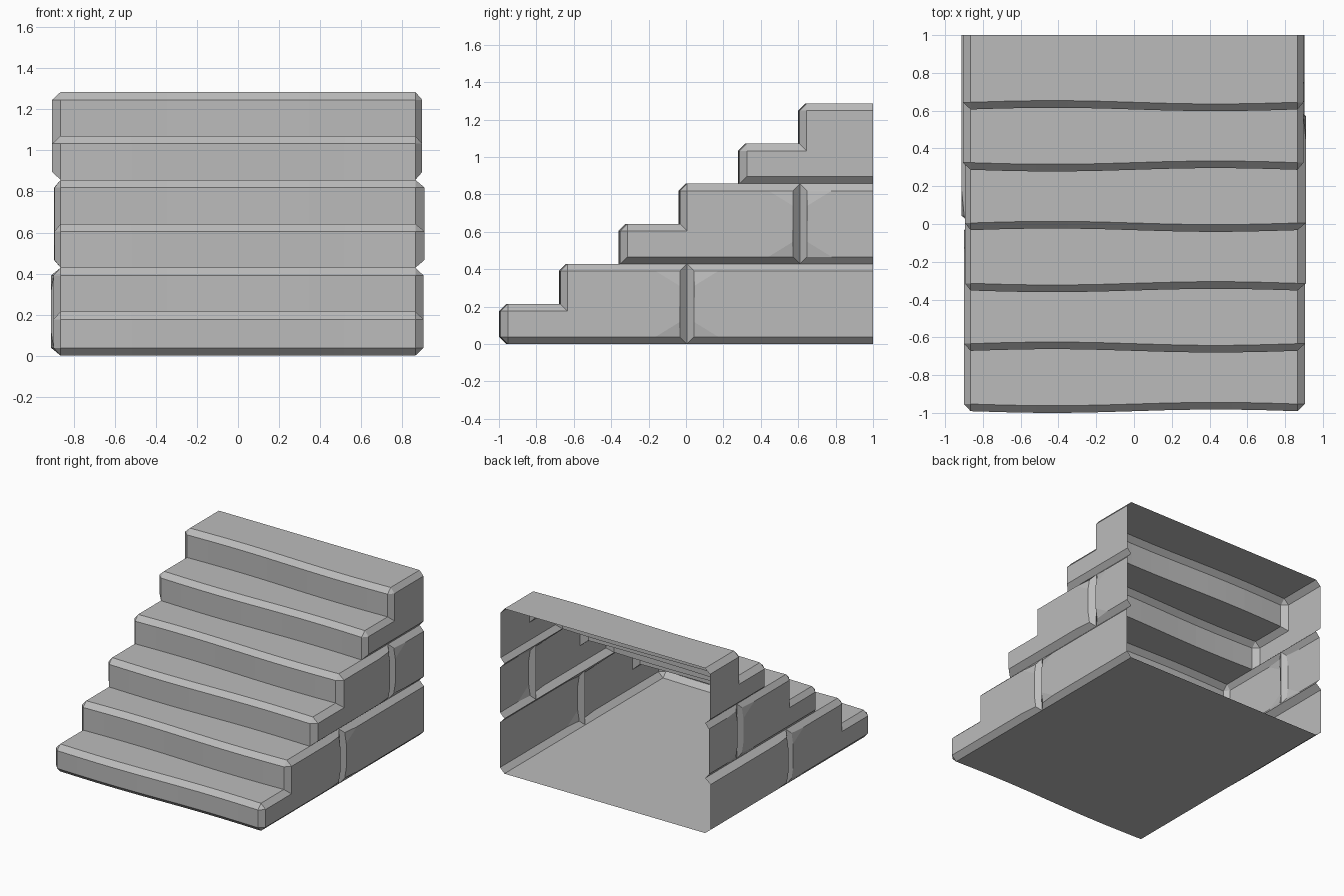
import bpy
import math
from mathutils import Vector

cube = bpy.data.objects.get("Cube")
if cube:
    bpy.data.objects.remove(cube, do_unlink=True)

RISE, RUN, FRONT, BACK = 0.2142, 0.3195, -0.991, 1.0
BEVEL, RIM, WAVE = 0.038, 0.865, 0.009
STEPS, SEGMENTS = 6, 10

stone = bpy.data.materials.new("grey stone")
stone.use_nodes = True
stone.diffuse_color = (0.5, 0.5, 0.5, 1)
stone.node_tree.nodes["Principled BSDF"].inputs["Base Color"].default_value = (0.5, 0.5, 0.5, 1)


def make_object(name, verts, faces):
    mesh = bpy.data.meshes.new(name)
    mesh.from_pydata(verts, [], faces)
    mesh.materials.append(stone)
    mesh.update()
    bpy.context.collection.objects.link(bpy.data.objects.new(name, mesh))


def front_y(step):
    return FRONT + RUN * step if step < STEPS else BACK


def wave_of(step):
    # neighbouring steps bow in opposite directions; the back stays straight
    return (WAVE if step % 2 == 0 else -WAVE) if step < STEPS else 0


def strip(name, profile):
    """Sweep (y, z, wave) points across the width, with a gentle bow."""
    n = len(profile)
    verts, faces = [], []
    for i in range(SEGMENTS + 1):
        t = 2 * i / SEGMENTS - 1
        bow = math.sin(math.pi * t)
        verts += [(RIM * t, y + w * bow, z) for y, z, w in profile]
    for i in range(SEGMENTS):
        for j in range(n - 1):
            a = i * n + j
            faces.append((a, a + n, a + n + 1, a + 1))
    make_object(name, verts, faces)


# Floor and the steps, each a riser, a bevelled nose and a tread
w0 = wave_of(0)
strip("floor", [(BACK, 0, 0), (FRONT + BEVEL, 0, w0)])
for k in range(STEPS):
    y, top, w = front_y(k), RISE * (k + 1), wave_of(k)
    if k == 0:
        start = [(y + BEVEL, 0, w), (y, BEVEL, w)]
    else:
        start = [(y, RISE * k, w)]
    strip(f"step_{k + 1}", start + [(y, top - BEVEL, w), (y + BEVEL, top, w),
                                    (front_y(k + 1), top, wave_of(k + 1))])


def side_block(name, corners, side, outer):
    """Raised side panel with bevelled rim. Corner kinds: c = chamfered,
    g = worn corner beside a joint, p = plain."""
    verts, faces = [], []

    def add(p, x):
        verts.append((side * x, p.x, p.y))
        return len(verts) - 1

    def face(ids):
        faces.append(ids if side > 0 else ids[::-1])

    n = len(corners)
    pts = [Vector(c[:2]) for c in corners]
    dirs = [(pts[(i + 1) % n] - pts[i]).normalized() for i in range(n)]
    is_back = [pts[i].x == BACK and pts[(i + 1) % n].x == BACK for i in range(n)]
    insets = [Vector((-d.y, d.x)) * (0 if b else BEVEL) for d, b in zip(dirs, is_back)]
    rims, inners = [], []
    for i in range(n):
        p, kind = pts[i], corners[i][2]
        before, after = dirs[i - 1], dirs[i]
        c = p + insets[i - 1] + insets[i]
        if kind == "c":
            rim = [add(p - before * BEVEL, RIM), add(p + after * BEVEL, RIM)]
            inner = [add(c, outer)]
            face([rim[0], rim[1], inner[0]])
        elif kind == "g":
            rim = [add(p, RIM)]
            reach = [0.13 if abs(d.x) > 0.5 else 0.08 for d in (before, after)]
            inner = [add(c - before * reach[0], outer), add(c, outer - 0.013),
                     add(c + after * reach[1], outer)]
            face(inner)
        else:
            rim, inner = [add(p, RIM)], [add(c, outer)]
        rims.append(rim)
        inners.append(inner)
    # flat panel, then the sloping rim along every edge but the open back
    face([v for inner in inners for v in ((inner[0], inner[-1]) if len(inner) > 1 else inner)])
    for i in range(n):
        if is_back[i]:
            continue
        j = (i + 1) % n
        end = inners[j][1::-1] if len(inners[j]) > 1 else inners[j]
        begin = inners[i][:0:-1] if len(inners[i]) > 1 else inners[i]
        face([rims[i][-1], rims[j][0]] + end + begin)
    make_object(name, verts, faces)


# Side walls: three courses of blocks, the lower two with a staggered joint
joints = [0.005, 0.61, BACK]
reaches = {1: [(0.905, 0.903), (0.91, 0.902), (0.898, 0)],
           -1: [(0.9, 0.912), (0.895, 0.897), (0.906, 0)]}
for side, label in ((1, "left"), (-1, "right")):
    for course, joint in enumerate(joints):
        low, mid, high = (RISE * (2 * course + i) for i in range(3))
        y1, y2 = front_y(2 * course), front_y(2 * course + 1)
        end = "p" if joint == BACK else "g"
        reach = reaches[side][course]
        side_block(f"{label}_front_block_{course + 1}",
                   [(y1, low, "p" if course else "c"), (joint, low, end), (joint, high, end),
                    (y2, high, "c"), (y2, mid, "p"), (y1, mid, "c")], side, reach[0])
        if joint < BACK:
            side_block(f"{label}_back_block_{course + 1}",
                       [(joint, low, "g"), (BACK, low, "p"), (BACK, high, "p"),
                        (joint, high, "g")], side, reach[1])
